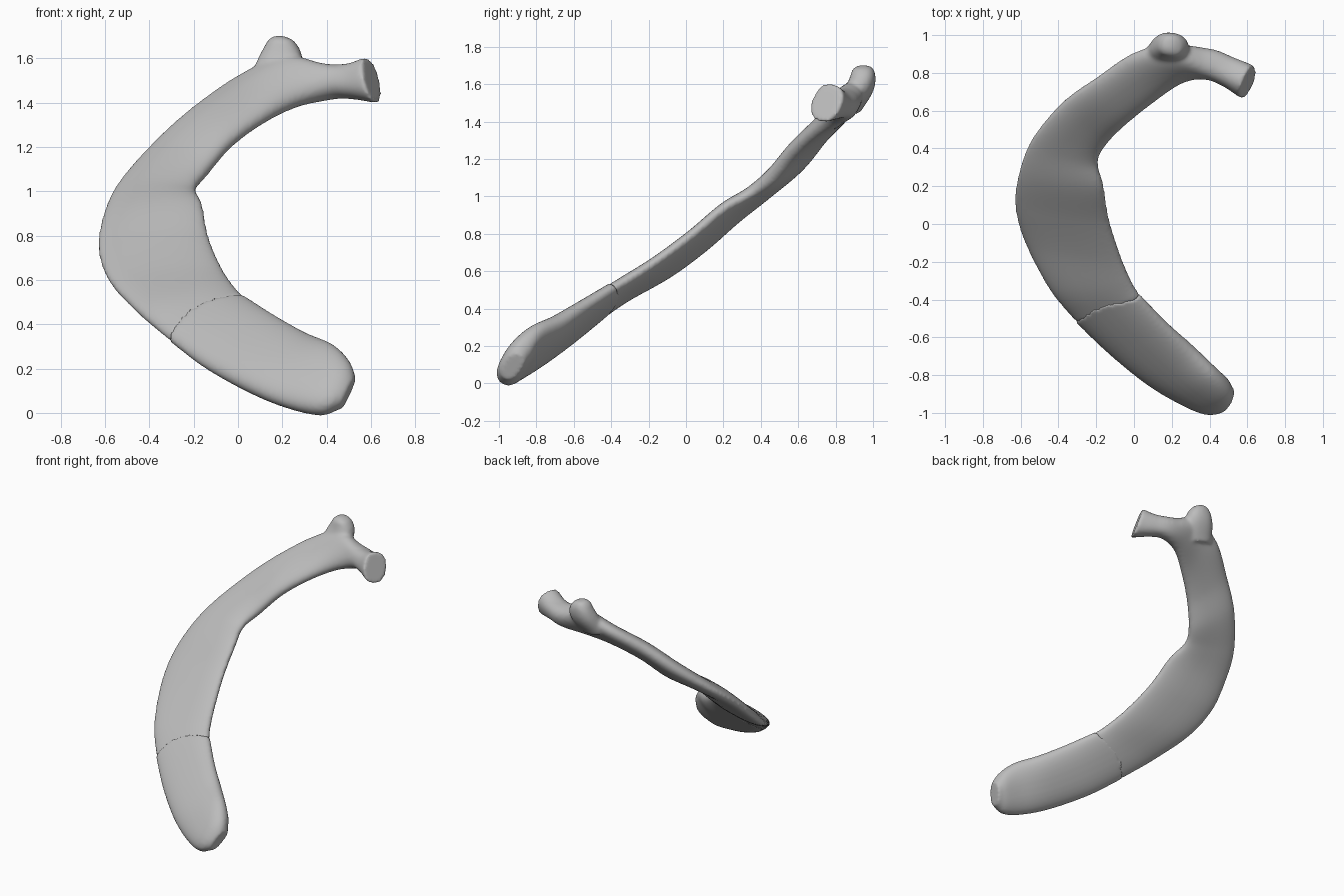
import bpy
import bmesh
from math import cos, sin, pi, copysign
from mathutils import Vector

default = bpy.data.objects.get("Cube")
if default:
    bpy.data.objects.remove(default, do_unlink=True)

grey = bpy.data.materials.new("bone grey")
grey.use_nodes = True
colour = (0.5, 0.5, 0.5, 1)
grey.diffuse_color = colour
grey.node_tree.nodes["Principled BSDF"].inputs["Base Color"].default_value = colour

# Each station: outer edge point, inner edge point, half thickness
RIB = [
    ((.59, .79, 1.60), (.62, .71, 1.40), .09),
    ((.50, .83, 1.57), (.50, .78, 1.42), .08),
    ((.38, .88, 1.57), (.41, .81, 1.42), .08),
    ((.20, .93, 1.60), (.27, .77, 1.39), .07),
    ((0, .90, 1.51), (.12, .66, 1.32), .06),
    ((-.20, .77, 1.37), (-.03, .54, 1.21), .06),
    ((-.38, .64, 1.21), (-.14, .43, 1.08), .06),
    ((-.54, .45, 1.03), (-.19, .33, 1.01), .05),
    ((-.61, .27, .88), (-.16, .20, .94), .05),
    ((-.63, .10, .73), (-.13, .02, .79), .05),
    ((-.58, -.09, .59), (-.07, -.17, .65), .05),
    ((-.45, -.34, .45), (-.01, -.31, .56), .05),
    ((-.31, -.51, .33), (.03, -.38, .52), .05),
]
CARTILAGE = RIB[-1:] + [
    ((-.15, -.66, .21), (.17, -.53, .43), .06),
    ((.05, -.82, .10), (.31, -.66, .35), .07),
    ((.22, -.92, .03), (.43, -.78, .30), .07),
    ((.37, -.98, 0), (.50, -.85, .23), .07),
    ((.47, -.97, .03), (.53, -.89, .15), .05),
]
TUBERCLE = [
    ((.05, .90, 1.48), (.25, .84, 1.46), .06),
    ((.09, .95, 1.59), (.29, .92, 1.59), .07),
    ((.13, .96, 1.67), (.26, .94, 1.67), .06),
    ((.16, .96, 1.70), (.21, .95, 1.70), .03),
]


def spline(values, steps):
    """Catmull-Rom samples through a list of numbers or vectors."""
    padded = [values[0] * 2 - values[1], *values, values[-1] * 2 - values[-2]]
    samples = []
    for a, b, c, d in zip(padded, padded[1:], padded[2:], padded[3:]):
        for k in range(steps):
            t = k / steps
            samples.append(b + (c - a) * (t / 2)
                           + (a * 2 - b * 5 + c * 4 - d) * (t * t / 2)
                           + (b * 3 - a - c * 3 + d) * (t ** 3 / 2))
    return samples + [values[-1]]


def loft(bm, stations, swell=0, bow=0, sides=32, steps=8):
    """Skin rounded flat cross-sections along the stations."""
    outer = spline([Vector(s[0]) for s in stations], steps)
    inner = spline([Vector(s[1]) for s in stations], steps)
    thick = spline([s[2] for s in stations], steps)
    middle = [(a + b) / 2 for a, b in zip(outer, inner)]
    last = len(middle) - 1
    rings = []
    for i, centre in enumerate(middle):
        along = (middle[min(i + 1, last)] - middle[max(i - 1, 0)]).normalized()
        half = (inner[i] - outer[i]) / 2
        half += half.normalized() * swell
        normal = along.cross(half).normalized() * (thick[i] + swell)
        fade = bow * max(0, 1 - i / steps)
        ring = []
        for k in range(sides):
            a = 2 * pi * k / sides
            u = copysign(abs(cos(a)) ** .85, cos(a))
            v = copysign(abs(sin(a)) ** .85, sin(a))
            point = centre + half * u + normal * v - along * fade * (1 - u * u)
            ring.append(bm.verts.new(point))
        rings.append(ring)
    for a, b in zip(rings, rings[1:]):
        for k in range(sides):
            n = (k + 1) % sides
            bm.faces.new((a[k], a[n], b[n], b[k]))
    for ring in (rings[0], rings[-1]):
        hub = bm.verts.new(sum((v.co for v in ring), Vector()) / sides)
        for k in range(sides):
            bm.faces.new((hub, ring[k], ring[(k + 1) % sides]))
    bmesh.ops.recalc_face_normals(bm, faces=bm.faces)


def make_part(name, bm, smoothing):
    """Fuse the lofts into one soft skin."""
    mesh = bpy.data.meshes.new(name)
    bm.to_mesh(mesh)
    bm.free()
    mesh.materials.append(grey)
    obj = bpy.data.objects.new(name, mesh)
    bpy.context.collection.objects.link(obj)
    remesh = obj.modifiers.new("fuse", 'REMESH')
    remesh.mode = 'VOXEL'
    remesh.voxel_size = .012
    remesh.use_smooth_shade = True
    smooth = obj.modifiers.new("soften", 'SMOOTH')
    smooth.factor = .5
    smooth.iterations = smoothing
    return obj


# Bony shaft, neck and head with the tubercle fused on
bone = bmesh.new()
loft(bone, RIB)
loft(bone, TUBERCLE)
make_part("rib_bone", bone, 8)

# Rounded cartilage capping the front end of the bone
tip = bmesh.new()
loft(tip, CARTILAGE, swell=.003, bow=.06)
make_part("rib_cartilage", tip, 5)
